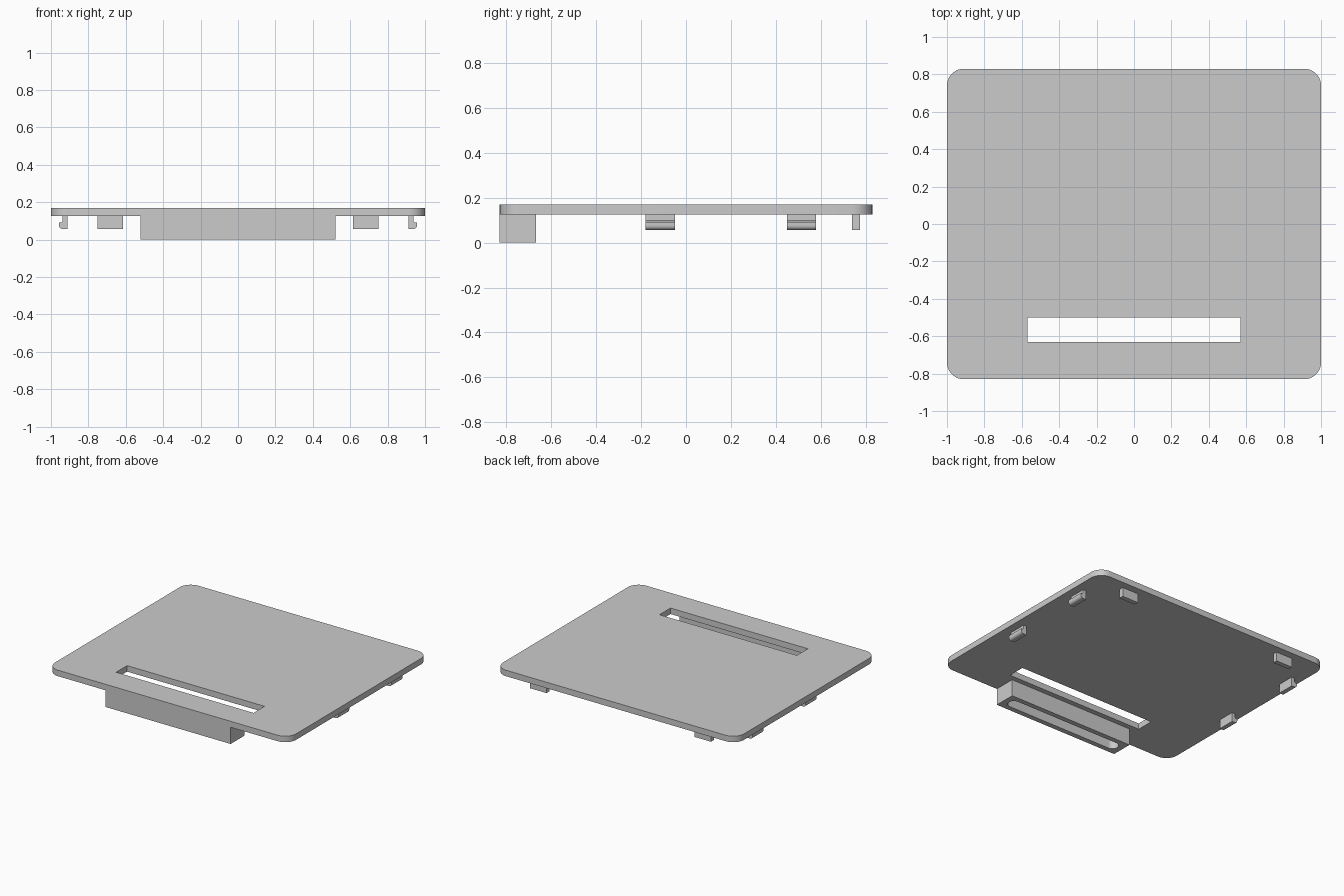
import bpy
import math

cube = bpy.data.objects.get("Cube")
if cube:
    bpy.data.objects.remove(cube, do_unlink=True)

grey = bpy.data.materials.new("light grey plastic")
grey.use_nodes = True
COLOR = (0.6, 0.6, 0.6, 1)
grey.diffuse_color = COLOR
grey.node_tree.nodes["Principled BSDF"].inputs["Base Color"].default_value = COLOR

TOP, UNDER = 0.17, 0.125


def prism(name, outline, axis, lo, hi):
    """Extrude a counter-clockwise 2D outline along z (in xy) or y (in xz)."""
    n = len(outline)
    place = (lambda a, b, h: (a, b, h)) if axis == "z" else (lambda a, b, h: (a, -h, b))
    verts = [place(a, b, h) for h in (lo, hi) for a, b in outline]
    faces = [list(range(n))[::-1], list(range(n, 2 * n))]
    faces += [[i, (i + 1) % n, n + (i + 1) % n, n + i] for i in range(n)]
    mesh = bpy.data.meshes.new(name)
    mesh.from_pydata(verts, [], faces)
    mesh.materials.append(grey)
    obj = bpy.data.objects.new(name, mesh)
    bpy.context.collection.objects.link(obj)
    return obj


def rounded(x0, x1, y0, y1, r, steps=10):
    """Rectangle outline with rounded corners."""
    pts = []
    corners = ((x1 - r, y1 - r), (x0 + r, y1 - r), (x0 + r, y0 + r), (x1 - r, y0 + r))
    for k, (cx, cy) in enumerate(corners):
        for s in range(steps + 1):
            a = math.radians(90 * (k + s / steps))
            pts.append((cx + r * math.cos(a), cy + r * math.sin(a)))
    return pts


def box(name, x0, x1, y0, y1, z0, z1):
    return prism(name, [(x0, y0), (x1, y0), (x1, y1), (x0, y1)], "z", z0, z1)


def combine(target, tool, operation):
    """Apply a boolean and discard the tool."""
    mod = target.modifiers.new(operation, "BOOLEAN")
    mod.operation = operation
    mod.solver = "EXACT"
    mod.object = tool
    bpy.context.view_layer.objects.active = target
    bpy.ops.object.modifier_apply(modifier=mod.name)
    bpy.data.objects.remove(tool, do_unlink=True)


def smooth(obj):
    bpy.ops.object.select_all(action="DESELECT")
    obj.select_set(True)
    bpy.context.view_layer.objects.active = obj
    bpy.ops.object.shade_smooth_by_angle(angle=math.radians(30))


# Cover plate with the front block, the through slot and the block's pocket
plate = prism("cover_plate", rounded(-1, 1, -0.83, 0.83, 0.09), "z", UNDER, TOP)
combine(plate, box("front_block", -0.52, 0.52, -0.83, -0.668, 0, 0.15), "UNION")
combine(plate, box("slot_cutter", -0.57, 0.57, -0.63, -0.5, 0.05, 0.3), "DIFFERENCE")
pocket = prism("pocket_cutter", rounded(-0.48, 0.48, -0.792, -0.706, 0.0429), "z", -0.1, UNDER)
combine(plate, pocket, "DIFFERENCE")
smooth(plate)

# Hooked clip profile for the left edge: stem, catch and rounded toe
toe = [(0.938 + 0.02 * math.cos(a), 0.077 + 0.02 * math.sin(a))
       for a in (math.radians(-90 + 15 * s) for s in range(7))]
hook = [(0.912, 0.057)] + toe + [(0.958, 0.092), (0.945, 0.092), (0.938, 0.099), (0.938, UNDER)]
hook += [(0.912, UNDER)]

for side, sign in (("left", 1), ("right", -1)):
    outline = [(sign * x, z) for x, z in hook][::sign]
    for place, y0, y1 in (("front", -0.18, -0.05), ("back", 0.45, 0.58)):
        smooth(prism(f"{side}_{place}_clip", outline, "y", -y1, -y0))
    # Locating tabs along the back edge
    xs = sorted((sign * 0.615, sign * 0.75))
    box(f"{side}_back_tab", *xs, 0.74, 0.775, 0.057, UNDER)
